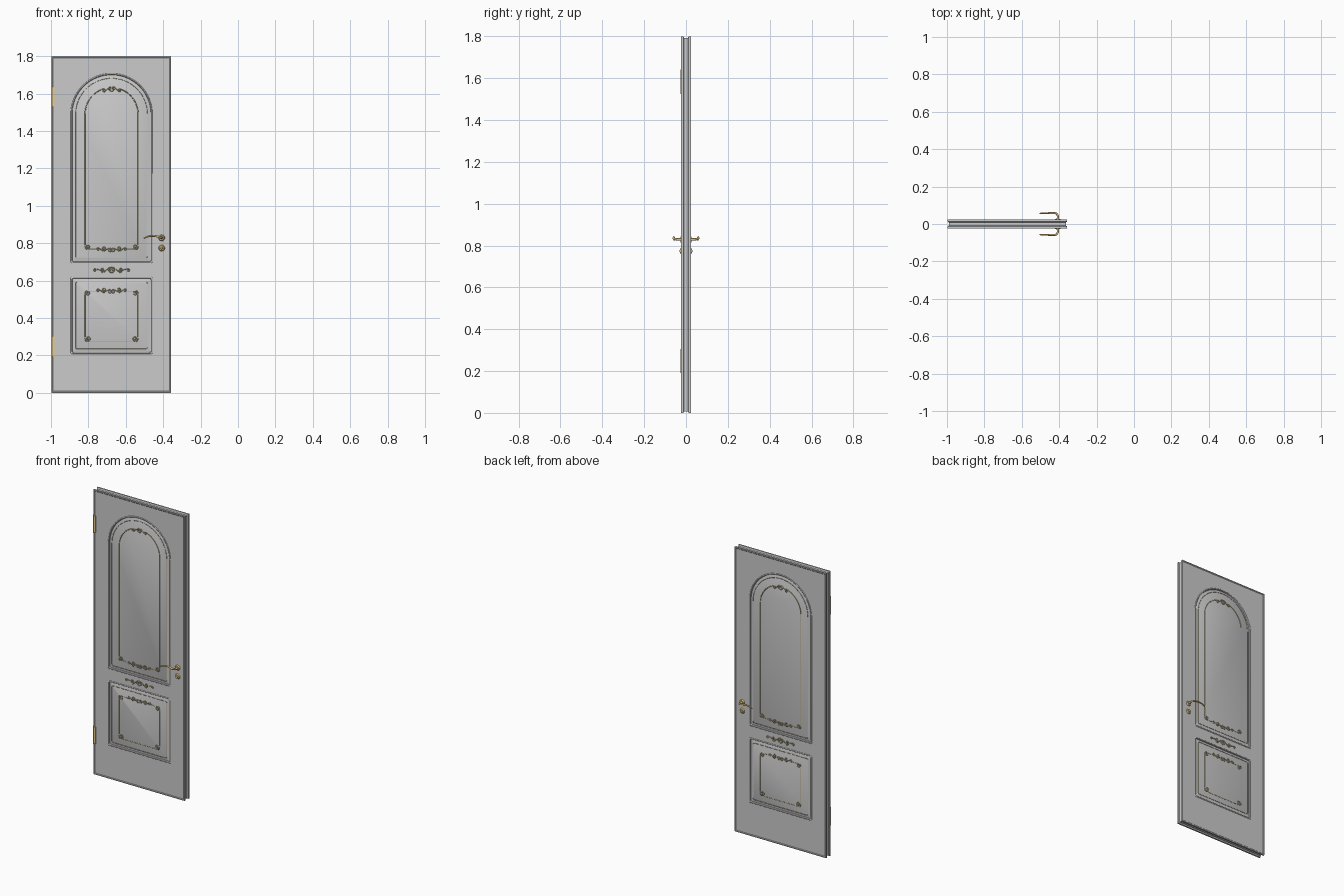
import bpy, bmesh, math
from math import sin, cos, pi
from mathutils import Matrix

if "Cube" in bpy.data.objects:
    bpy.data.objects.remove(bpy.data.objects["Cube"])

X0, X1, H = -0.997, -0.357, 1.8      # door slab extents
CX, HW = -0.676, 0.219               # panel centre and half width
FACE = 0.0205                        # half thickness at the faces


def material(name, col):
    m = bpy.data.materials.new(name)
    m.diffuse_color = (*col, 1)
    m.use_nodes = True
    m.node_tree.nodes["Principled BSDF"].inputs["Base Color"].default_value = m.diffuse_color
    return m


GILT = material("gilding", (0.50, 0.44, 0.24))
BRASS = material("brass", (0.80, 0.60, 0.25))


def finish(ob, mat=None, angle=35):
    bpy.ops.object.select_all(action='DESELECT')
    ob.select_set(True)
    bpy.context.view_layer.objects.active = ob
    if ob.type == 'CURVE':
        bpy.ops.object.convert(target='MESH')
        ob = bpy.context.view_layer.objects.active
    if mat:
        ob.data.materials.clear()
        ob.data.materials.append(mat)
    bpy.ops.object.shade_smooth_by_angle(angle=math.radians(angle))
    return ob


def add_mesh(name, bm, mat=None):
    bmesh.ops.recalc_face_normals(bm, faces=bm.faces)
    me = bpy.data.meshes.new(name)
    bm.to_mesh(me)
    bm.free()
    ob = bpy.data.objects.new(name, me)
    bpy.context.collection.objects.link(ob)
    return finish(ob, mat)


# Outlines (x, z), shrunk by an inset d
def arc(cx, cz, r, a0, a1, n):
    return [(cx + r * cos(a0 + (a1 - a0) * i / n), cz + r * sin(a0 + (a1 - a0) * i / n)) for i in range(n + 1)]


def rect(x0, x1, z0, z1, d=0.0, r=0.0):
    x0, x1, z0, z1 = x0 + d, x1 - d, z0 + d, z1 - d
    if r == 0:
        return [(x0, z0), (x1, z0), (x1, z1), (x0, z1)]
    return (arc(x0 + r, z0 + r, r, pi, 1.5 * pi, 4) + arc(x1 - r, z0 + r, r, 1.5 * pi, 2 * pi, 4)
            + arc(x1 - r, z1 - r, r, 0, pi / 2, 4) + arc(x0 + r, z1 - r, r, pi / 2, pi, 4))


def upper(d=0.0):
    w, z, r = HW - d, 0.694 + d, 0.008
    return (arc(CX - w + r, z + r, r, pi, 1.5 * pi, 4) + arc(CX + w - r, z + r, r, 1.5 * pi, 2 * pi, 4)
            + arc(CX, 1.49, w, 0, pi, 40))


def lower(d=0.0):
    return rect(CX - HW, CX + HW, 0.208, 0.62, d, 0.008)


def loft(name, outline, profile, closed):
    bm = bmesh.new()
    loops = [[bm.verts.new((x, y, z)) for x, z in outline(d)] for d, y in profile]
    pairs = list(zip(loops, loops[1:] + loops[:1]))
    for a, b in pairs if closed else pairs[:-1]:
        n = len(a)
        for i in range(n):
            j = (i + 1) % n
            bm.faces.new((a[i], a[j], b[j], b[i]))
    if not closed:
        bm.faces.new(loops[0])
        bm.faces.new(loops[-1])
    return add_mesh(name, bm)


def board(name, outlines, half):
    cu = bpy.data.curves.new(name, 'CURVE')
    cu.dimensions, cu.fill_mode, cu.extrude = '2D', 'BOTH', half
    for pts in outlines:
        s = cu.splines.new('POLY')
        s.points.add(len(pts) - 1)
        for p, (x, z) in zip(s.points, pts):
            p.co = (x, z, 0, 1)
        s.use_cyclic_u = True
    ob = bpy.data.objects.new(name, cu)
    ob.rotation_euler = (pi / 2, 0, 0)
    bpy.context.collection.objects.link(ob)
    finish(ob)


def tubes(name, paths, radius, mat, y=FACE, cyclic=False):
    """Same (x, z) paths as round beads on both faces."""
    cu = bpy.data.curves.new(name, 'CURVE')
    cu.dimensions, cu.bevel_depth, cu.bevel_resolution = '3D', radius, 1
    for side in (-1, 1):
        for pts in paths:
            s = cu.splines.new('POLY')
            s.points.add(len(pts) - 1)
            for p, (x, z) in zip(s.points, pts):
                p.co = (x, side * y, z, 1)
            s.use_cyclic_u = cyclic
    cu.use_fill_caps = True
    ob = bpy.data.objects.new(name, cu)
    bpy.context.collection.objects.link(ob)
    finish(ob, mat, 60)


# Moulded rim around the slab, grooved along the middle of the edge
half = [(0.009, 0.019), (0.009, FACE), (0.006, 0.0228), (0, 0.0228), (0, 0.013), (0.007, 0.009)]
loft("door_rim", lambda d: rect(X0, X1, 0, H, d),
     [(d, -y) for d, y in half] + [(d, y) for d, y in reversed(half)], True)

# Stiles and centre board with openings for the two panels
a, b = X0 + 0.008, X1 - 0.008
s0, s1 = -0.896, -0.456
board("left_stile", [rect(a, s0, 0.008, H - 0.008)], FACE)
board("right_stile", [rect(s1, b, 0.008, H - 0.008)], FACE)
board("centre_board", [rect(s0, s1, 0.008, H - 0.008), upper(), lower()], FACE - 0.0003)

# Raised panels with moulded surround, same on both faces
prof = [(0.027, 0.0205), (0.012, 0.0145), (0.009, 0.0145), (0.007, 0.0215),
        (0.0045, 0.0228), (0.002, 0.0222), (0, 0.020)]
for name, outline in (("upper_panel", upper), ("lower_panel", lower)):
    loft(name, outline, [(d, -y) for d, y in prof] + [(d, y) for d, y in reversed(prof)], False)
    tubes(name + "_gilt_line", [outline(0.027)], 0.0012, GILT, cyclic=True)


# Scrollwork
def spiral(c, r, a0, turn, turns=1.3, n=18):
    return [(c[0] + r * (1 - 0.75 * i / n) * cos(a0 + turn * 2 * pi * turns * i / n),
             c[1] + r * (1 - 0.75 * i / n) * sin(a0 + turn * 2 * pi * turns * i / n)) for i in range(n + 1)]


def scroll(p, q, r, up=1, s_shape=True):
    """Scroll from a curl at p to a curl at q, as S or C."""
    first = spiral(p, r, up * pi / 2, up)[::-1]
    if s_shape:
        return first + spiral(q, r, -up * pi / 2, up)
    return first + spiral(q, r, up * pi / 2, -up)


def both(paths):
    return paths + [[(2 * CX - x, z) for x, z in p] for p in paths]


def ornament(z, w, h):
    return both([scroll((CX + 0.12 * w, z - 0.2 * h), (CX + 0.5 * w, z + 0.25 * h), 0.55 * h),
                 scroll((CX + 0.55 * w, z - 0.1 * h), (CX + 0.92 * w, z + 0.1 * h), 0.4 * h, -1)])


tubes("centre_rail_ornament", both([scroll((CX + 0.012, 0.66), (CX + 0.045, 0.652), 0.010),
      scroll((CX + 0.05, 0.662), (CX + 0.09, 0.656), 0.007, -1)])
      + [arc(CX, 0.657, 0.014, 0, 2 * pi, 16)], 0.0024, GILT)
tubes("arch_ornament", both([scroll((CX + 0.012, 1.628), (CX + 0.04, 1.618), 0.009)])
      + [arc(CX, 1.625, 0.012, 0, 2 * pi, 16)], 0.0024, GILT)
tubes("upper_panel_ornament", ornament(0.767, 0.078, 0.02), 0.0022, GILT)
tubes("lower_panel_ornament", ornament(0.546, 0.078, 0.02), 0.0022, GILT)

# Bead lines that run between the scrolls
W = 0.142
arch_side = arc(CX, 1.49, W, 0, pi / 2 - 0.3, 18)
tubes("upper_panel_bead", both([[(CX + W, 0.79)] + arch_side,
      [(CX + 0.075, 0.77), (CX + W - 0.014, 0.77)]]), 0.0024, GILT)
tubes("lower_panel_bead", both([[(CX + W, 0.30), (CX + W, 0.525)],
      [(CX + 0.075, 0.544), (CX + W - 0.014, 0.544)],
      [(CX, 0.274), (CX + W - 0.02, 0.274)]]), 0.0024, GILT)


def corner(z, up, r):
    c = (CX + W - r, z + up * r)
    return [spiral(c, r, 0, -up, 1.4), spiral((c[0] + 0.5 * r, c[1] - up * 0.5 * r), 0.6 * r, pi / 2 * up, up)]


tubes("corner_scrolls", both(corner(0.768, 1, 0.014) + corner(0.546, -1, 0.014)
      + corner(0.274, 1, 0.016)), 0.0022, GILT)


# Door furniture
def cylinder(name, r1, r2, depth, loc, rot, mat):
    bm = bmesh.new()
    bmesh.ops.create_cone(bm, cap_ends=True, segments=24, radius1=r1, radius2=r2, depth=depth,
                          matrix=Matrix.Translation(loc) @ Matrix.Rotation(rot, 4, 'X'))
    return add_mesh(name, bm, mat)


HX = -0.408
for side, tag in ((-1, "front"), (1, "back")):
    rot = -side * pi / 2
    for z, part in ((0.829, "handle_rose"), (0.774, "keyhole_rose")):
        cylinder(f"{tag}_{part}", 0.017, 0.013, 0.007, (HX, side * 0.0238, z), rot, BRASS)
    cylinder(f"{tag}_keyhole_boss", 0.007, 0.005, 0.004, (HX, side * 0.029, 0.774), rot, BRASS)
    cu = bpy.data.curves.new(f"{tag}_lever", 'CURVE')
    cu.dimensions, cu.bevel_depth, cu.bevel_resolution = '3D', 0.006, 3
    cu.use_fill_caps = True
    path = [(HX, .021, .829, 1.1), (HX, .045, .830, .9), (HX - .008, .056, .832, .9), (HX - .03, .058, .838, .9),
            (HX - .06, .058, .839, .8), (HX - .082, .058, .833, .65), (HX - .096, .056, .826, .5)]
    s = cu.splines.new('BEZIER')
    s.resolution_u = 6
    s.bezier_points.add(len(path) - 1)
    for p, (x, y, z, r) in zip(s.bezier_points, path):
        p.co, p.radius = (x, side * y, z), r
        p.handle_left_type = p.handle_right_type = 'AUTO'
    ob = bpy.data.objects.new(f"{tag}_lever", cu)
    bpy.context.collection.objects.link(ob)
    finish(ob, BRASS, 50)

# Hinges on the left edge
for z, tag in ((0.248, "lower"), (1.583, "upper")):
    cylinder(f"{tag}_hinge_barrel", 0.004, 0.004, 0.115, (X0 + 0.003, -0.0215, z), 0, BRASS)
    bm = bmesh.new()
    bmesh.ops.create_cube(bm, size=1, matrix=Matrix.Translation((X0 + 0.009, -0.0222, z))
                          @ Matrix.Diagonal((0.016, 0.003, 0.105, 1)))
    add_mesh(f"{tag}_hinge_leaf", bm, BRASS)
